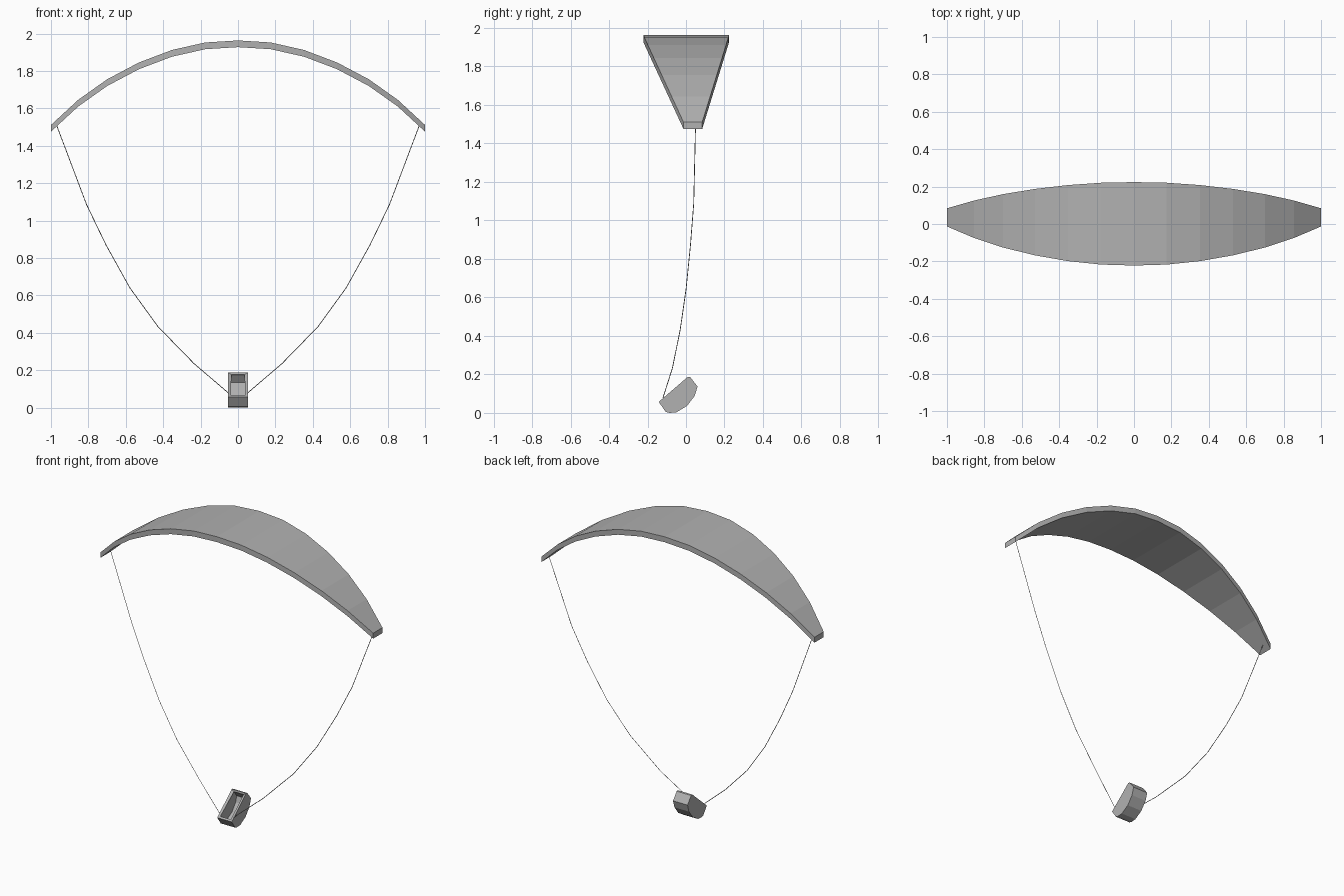
import bpy, bmesh

if "Cube" in bpy.data.objects:
    bpy.data.objects.remove(bpy.data.objects["Cube"])

# Mid grey shared by every part
grey = bpy.data.materials.new("mid_grey")
grey.diffuse_color = (0.44, 0.44, 0.44, 1)
grey.use_nodes = True
grey.node_tree.nodes["Principled BSDF"].inputs["Base Color"].default_value = grey.diffuse_color


def make_object(name, bm):
    bmesh.ops.recalc_face_normals(bm, faces=bm.faces)
    mesh = bpy.data.meshes.new(name)
    bm.to_mesh(mesh)
    bm.free()
    mesh.materials.append(grey)
    obj = bpy.data.objects.new(name, mesh)
    bpy.context.collection.objects.link(obj)
    return obj


# Canopy: rectangular sections along an arch, tapering toward the tips
half_arch = [(0, 1.963), (0.175, 1.952), (0.353, 1.912), (0.53, 1.845),
             (0.70, 1.755), (0.855, 1.645), (1.0, 1.511)]
arch = [(-x, z) for x, z in half_arch[:0:-1]] + half_arch
thickness = 0.036
bm = bmesh.new()
rings = []
for x, z in arch:
    t = (1.963 - z) / (1.963 - 1.511)
    front = -0.222 + 0.209 * t
    back = 0.224 - 0.14 * t
    corners = [(front, z), (back, z), (back, z - thickness), (front, z - thickness)]
    rings.append([bm.verts.new((x, y, h)) for y, h in corners])
for a, b in zip(rings, rings[1:]):
    for i in range(4):
        j = (i + 1) % 4
        bm.faces.new((a[i], a[j], b[j], b[i]))
bm.faces.new(rings[0])
bm.faces.new(rings[-1])
make_object("canopy", bm)

# Seat: extruded side profile, open along its sloping upper front face
profile = [(0.01, 0.188), (-0.142, 0.057), (-0.105, 0.005), (-0.085, 0.0),
           (-0.05, 0.003), (0.005, 0.036), (0.045, 0.088), (0.06, 0.137),
           (0.022, 0.186)]
width = 0.053
bm = bmesh.new()
left, right = [[bm.verts.new((s * width, y, z)) for y, z in profile] for s in (-1, 1)]
bm.faces.new(left)
bm.faces.new(right)
n = len(profile)
for i in range(n):
    j = (i + 1) % n
    bm.faces.new((left[i], left[j], right[j], right[i]))
bmesh.ops.recalc_face_normals(bm, faces=bm.faces)
opening = [f for f in bm.faces
           if set(f.verts) == {left[0], left[1], right[0], right[1]}]
bmesh.ops.delete(bm, geom=opening, context='FACES_ONLY')
seat = make_object("seat", bm)
shell = seat.modifiers.new("shell", 'SOLIDIFY')
shell.thickness = 0.014
shell.offset = -1
shell.use_even_offset = True

# Suspension cords from the canopy tips to the seat sides
path = [(0.97, 0.05, 1.51), (0.81, 0.04, 1.086), (0.706, 0.023, 0.87),
        (0.578, 0.0, 0.64), (0.428, -0.03, 0.433), (0.235, -0.07, 0.235),
        (0.05, -0.12, 0.077)]
for name, side in (("left_cord", -1), ("right_cord", 1)):
    curve = bpy.data.curves.new(name, 'CURVE')
    curve.dimensions = '3D'
    curve.bevel_depth = 0.002
    curve.bevel_resolution = 0
    curve.use_fill_caps = True
    curve.materials.append(grey)
    spline = curve.splines.new('POLY')
    spline.points.add(len(path) - 1)
    for point, (x, y, z) in zip(spline.points, path):
        point.co = (side * x, y, z, 1)
    bpy.context.collection.objects.link(bpy.data.objects.new(name, curve))
